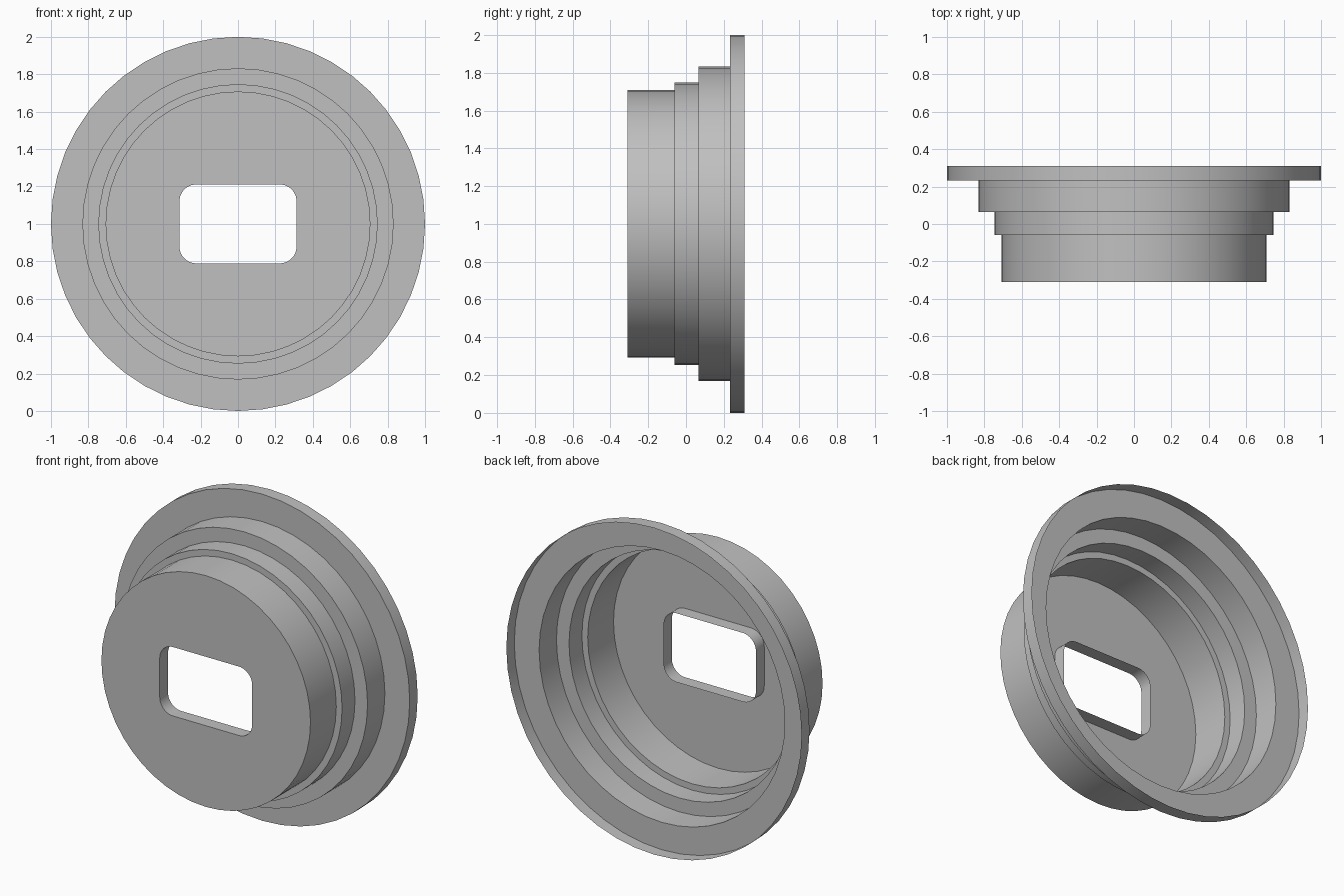
import bpy
import bmesh
from math import cos, sin, pi, radians

cube = bpy.data.objects.get("Cube")
if cube:
    bpy.data.objects.remove(cube, do_unlink=True)

SIDES = 48
FRONT, BACK = -0.31, 0.31

grey = bpy.data.materials.new("light grey")
grey.use_nodes = True
colour = (0.53, 0.53, 0.53, 1.0)
grey.diffuse_color = colour
grey.node_tree.nodes["Principled BSDF"].inputs["Base Color"].default_value = colour


def circle(radius, y):
    """Ring of points around the y axis."""
    steps = [2 * pi * i / SIDES for i in range(SIDES)]
    return [(radius * cos(a), y, 1 + radius * sin(a)) for a in steps]


def rounded_slot(half_w, half_h, corner, y):
    """Rounded rectangle with as many points as a circle."""
    points = []
    per_corner = SIDES // 4
    for k, (sx, sz) in enumerate([(1, 1), (-1, 1), (-1, -1), (1, -1)]):
        for i in range(per_corner):
            a = pi / 2 * (k + i / (per_corner - 1))
            points.append((sx * (half_w - corner) + corner * cos(a), y,
                           1 + sz * (half_h - corner) + corner * sin(a)))
    return points


def loft(name, rings, outward=True):
    """Skin a sequence of rings into an open sheet."""
    bm = bmesh.new()
    loops = [[bm.verts.new(p) for p in ring] for ring in rings]
    for a, b in zip(loops, loops[1:]):
        for i in range(SIDES):
            j = (i + 1) % SIDES
            quad = [a[i], a[j], b[j], b[i]]
            bm.faces.new(quad[::-1] if outward else quad)
    mesh = bpy.data.meshes.new(name)
    bm.to_mesh(mesh)
    bm.free()
    mesh.materials.append(grey)
    obj = bpy.data.objects.new(name, mesh)
    bpy.context.collection.objects.link(obj)
    bpy.ops.object.select_all(action='DESELECT')
    obj.select_set(True)
    bpy.context.view_layer.objects.active = obj
    bpy.ops.object.shade_smooth_by_angle(angle=radians(30))
    return obj


# Stepped thin shell, open at the back, with a wide rim
profile = [(0.708, FRONT), (0.708, -0.06), (0.747, -0.06), (0.747, 0.065),
           (0.832, 0.065), (0.832, 0.233), (1.0, 0.233), (1.0, BACK)]
loft("stepped_shell", [circle(r, y) for r, y in profile])

# Front plate with the rounded opening
slot = (0.313, 0.211, 0.09)
loft("front_plate", [rounded_slot(*slot, FRONT), circle(0.708, FRONT)])

# Short sleeve running inward from the opening
loft("slot_sleeve", [rounded_slot(*slot, FRONT), rounded_slot(*slot, FRONT + 0.08)],
     outward=False)
